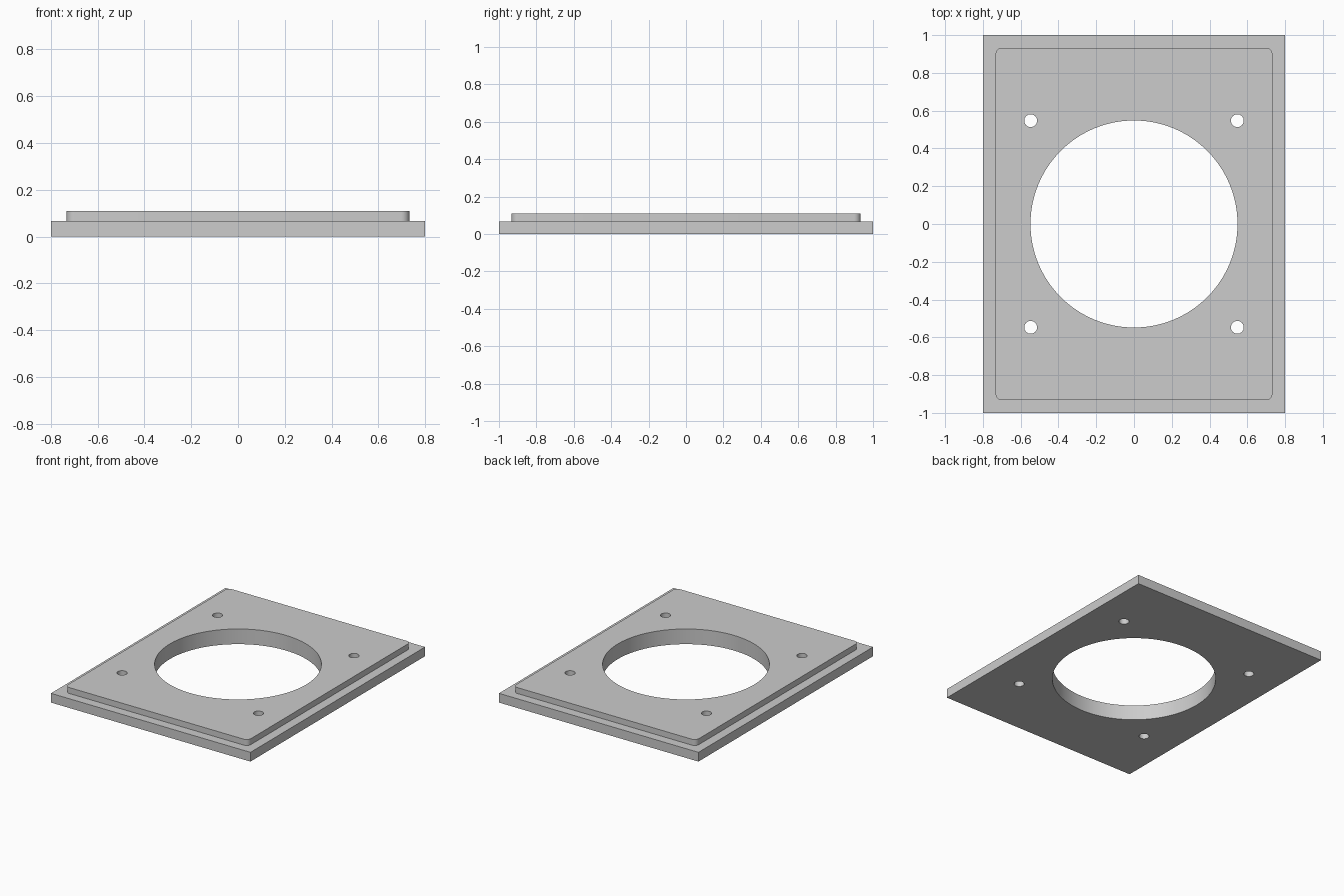
import bpy, bmesh, math

if "Cube" in bpy.data.objects:
    bpy.data.objects.remove(bpy.data.objects["Cube"])

BASE_TOP, PANEL_TOP = 0.067, 0.11
HOLE_OFFSET = 0.547

grey = bpy.data.materials.new("light grey")
grey.diffuse_color = (0.604, 0.604, 0.604, 1)
grey.use_nodes = True
grey.node_tree.nodes["Principled BSDF"].inputs["Base Color"].default_value = grey.diffuse_color


def prism(name, outline, z0, z1):
    """Extrude a flat outline from z0 to z1."""
    bm = bmesh.new()
    face = bm.faces.new([bm.verts.new((x, y, z0)) for x, y in outline])
    top = bmesh.ops.extrude_face_region(bm, geom=[face])["geom"]
    verts = [v for v in top if isinstance(v, bmesh.types.BMVert)]
    bmesh.ops.translate(bm, verts=verts, vec=(0, 0, z1 - z0))
    bmesh.ops.recalc_face_normals(bm, faces=bm.faces)
    mesh = bpy.data.meshes.new(name)
    bm.to_mesh(mesh)
    bm.free()
    mesh.materials.append(grey)
    obj = bpy.data.objects.new(name, mesh)
    bpy.context.collection.objects.link(obj)
    return obj


def circle(cx, cy, r, n):
    return [(cx + r * math.cos(2 * math.pi * i / n),
             cy + r * math.sin(2 * math.pi * i / n)) for i in range(n)]


def rounded_rectangle(hx, hy, r, steps=8):
    points = []
    for k, (sx, sy) in enumerate([(1, 1), (-1, 1), (-1, -1), (1, -1)]):
        for i in range(steps + 1):
            a = math.pi / 2 * (k + i / steps)
            points.append((sx * (hx - r) + r * math.cos(a),
                           sy * (hy - r) + r * math.sin(a)))
    return points


def combine(target, tool, operation):
    """Boolean the tool into the target, then remove the tool."""
    mod = target.modifiers.new("combine", "BOOLEAN")
    mod.operation, mod.solver, mod.object = operation, "EXACT", tool
    tool.hide_render = True
    bpy.context.view_layer.objects.active = target
    bpy.ops.object.modifier_apply(modifier=mod.name)
    bpy.data.objects.remove(tool)


# Rectangular base with a raised, round-cornered panel on top
plate = prism("mounting_plate", [(-0.8, -1), (0.8, -1), (0.8, 1), (-0.8, 1)], 0, BASE_TOP)
panel = prism("raised_panel", rounded_rectangle(0.733, 0.933, 0.035), 0.03, PANEL_TOP)
combine(plate, panel, "UNION")

# Large central opening
combine(plate, prism("opening_cutter", circle(0, 0, 0.548, 128), -0.1, 0.3), "DIFFERENCE")

# Four screw holes
for sx in (-1, 1):
    for sy in (-1, 1):
        hole = circle(sx * HOLE_OFFSET, sy * HOLE_OFFSET, 0.034, 32)
        combine(plate, prism("screw_hole_cutter", hole, -0.1, 0.3), "DIFFERENCE")

# Smooth the round walls, keep the edges sharp
bpy.ops.object.select_all(action="DESELECT")
plate.select_set(True)
bpy.context.view_layer.objects.active = plate
bpy.ops.object.shade_smooth_by_angle(angle=math.radians(30))
